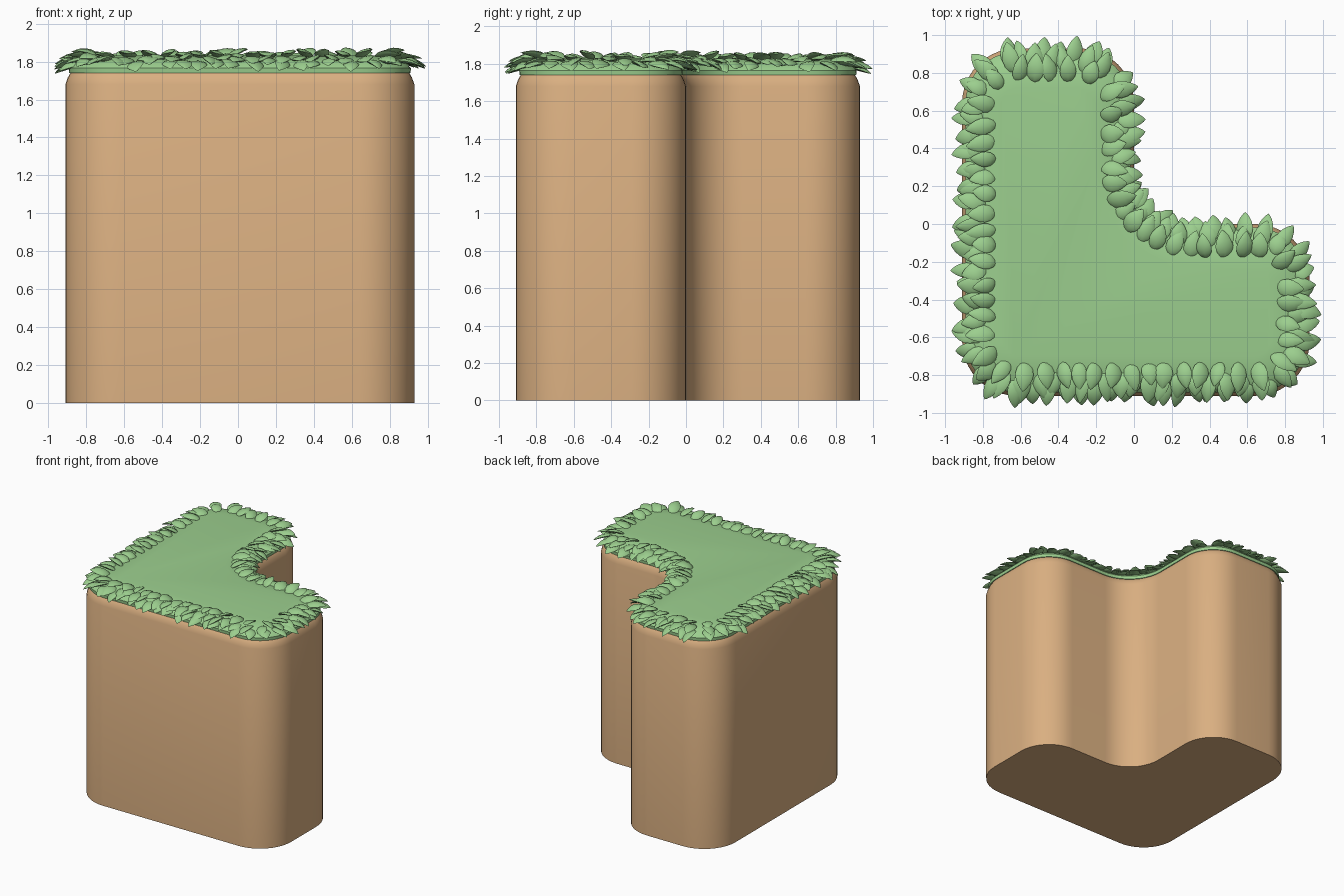
import bpy, bmesh, math, random
from mathutils import Vector, Matrix

if "Cube" in bpy.data.objects:
    bpy.data.objects.remove(bpy.data.objects["Cube"])

random.seed(4)

# Rounded corners of the L outline: arc centre x, y, radius, start angle, turn (+1 convex, -1 concave)
R, RC, LO, HI = 0.29, 0.30, -0.91, 0.93
CORNERS = [(LO + R, LO + R, R, 180, 1), (HI - R, LO + R, R, 270, 1),
           (HI - R, -R, R, 0, 1), (RC, RC, RC, 270, -1),
           (-R, HI - R, R, 0, 1), (LO + R, HI - R, R, 90, 1)]


def outline(inset, steps=10):
    pts = []
    for cx, cy, r, start, turn in CORNERS:
        rad = r - turn * inset
        for i in range(steps + 1):
            a = math.radians(start + turn * 90 * i / steps)
            pts.append(Vector((cx + rad * math.cos(a), cy + rad * math.sin(a), 0)))
    return pts


def material(name, color):
    m = bpy.data.materials.new(name)
    m.diffuse_color = (*color, 1)
    m.use_nodes = True
    m.node_tree.nodes["Principled BSDF"].inputs["Base Color"].default_value = m.diffuse_color
    return m


def finish(bm, name, mat):
    bmesh.ops.recalc_face_normals(bm, faces=bm.faces)
    me = bpy.data.meshes.new(name)
    bm.to_mesh(me)
    bm.free()
    ob = bpy.data.objects.new(name, me)
    bpy.context.collection.objects.link(ob)
    me.materials.append(mat)
    bpy.context.view_layer.objects.active = ob
    ob.select_set(True)
    bpy.ops.object.shade_smooth_by_angle(angle=math.radians(45))
    ob.select_set(False)
    return ob


def bridge(bm, rings):
    for a, b in zip(rings, rings[1:]):
        n = len(a)
        for i in range(n):
            bm.faces.new((a[i], a[(i + 1) % n], b[(i + 1) % n], b[i]))


def stack(name, profile, mat):
    """Loft the L outline through (inset, z) pairs and close both ends."""
    bm = bmesh.new()
    rings = [[bm.verts.new(p + Vector((0, 0, z))) for p in outline(d)] for d, z in profile]
    bridge(bm, rings)
    bm.faces.new(rings[0][::-1])
    bm.faces.new(rings[-1])
    return finish(bm, name, mat)


def add_leaf(bm, mat4, sides=8):
    """Unit leaf along +x: plump, widest before the middle, pointed tip, gently arched."""
    shape = [(0.07, 0.5), (0.22, 0.85), (0.42, 1.0), (0.62, 0.88), (0.8, 0.58), (0.93, 0.26)]
    rings = []
    for t, w in shape:
        arch = 0.5 * (1 - (2 * t - 1) ** 2)
        rings.append([bm.verts.new(mat4 @ Vector((t, 0.5 * w * math.cos(k * math.tau / sides),
                      0.5 * w * math.sin(k * math.tau / sides) + arch))) for k in range(sides)])
    bridge(bm, rings)
    for ring, t in ((rings[0], 0), (rings[-1], 1)):
        tip = bm.verts.new(mat4 @ Vector((t, 0, 0)))
        for k in range(sides):
            bm.faces.new((ring[k], ring[(k + 1) % sides], tip))


def leaf_row(name, inset, z, pitch, length, spacing, mat):
    """Leaves with their bases on the inset outline, tips pointing outward."""
    bm = bmesh.new()
    pts = outline(inset)
    nxt = spacing / 2
    walked = 0
    for a, b in zip(pts, pts[1:] + pts[:1]):
        seg = (b - a).length
        while seg > 0 and nxt <= walked + seg:
            p = a.lerp(b, (nxt - walked) / seg)
            d = b - a
            yaw = math.atan2(d.y, d.x) - math.pi / 2 + random.uniform(-0.3, 0.3)
            p.z = z + random.uniform(-0.008, 0.008)
            size = length * random.uniform(0.85, 1.12)
            tilt = math.radians(pitch + random.uniform(-7, 7))
            m = (Matrix.Translation(p) @ Matrix.Rotation(yaw, 4, 'Z')
                 @ Matrix.Rotation(-tilt, 4, 'Y')
                 @ Matrix.Rotation(random.uniform(-0.35, 0.35), 4, 'X')
                 @ Matrix.Diagonal((size, random.uniform(0.08, 0.1), 0.026, 1)))
            add_leaf(bm, m)
            nxt += spacing * random.uniform(0.85, 1.15)
        walked += seg
    return finish(bm, name, mat)


earth = material("earth", (0.70, 0.43, 0.22))
grass = material("grass", (0.33, 0.62, 0.27))

# Earth block with a softened top edge
stack("earth_block", [(0, 0), (0, 1.68), (0.012, 1.715), (0.035, 1.755), (0.07, 1.77)], earth)

# Grass cap, gently domed at the rim
stack("grass_cap", [(0.02, 1.74), (0.018, 1.765), (0.04, 1.79), (0.08, 1.81),
                    (0.14, 1.825), (0.21, 1.832)], grass)

# Overlapping rows of leaves around the rim
leaf_row("lower_leaves", 0.09, 1.80, -14, 0.145, 0.088, grass)
leaf_row("middle_leaves", 0.13, 1.81, -4, 0.155, 0.088, grass)
leaf_row("upper_leaves", 0.18, 1.82, 9, 0.15, 0.092, grass)
